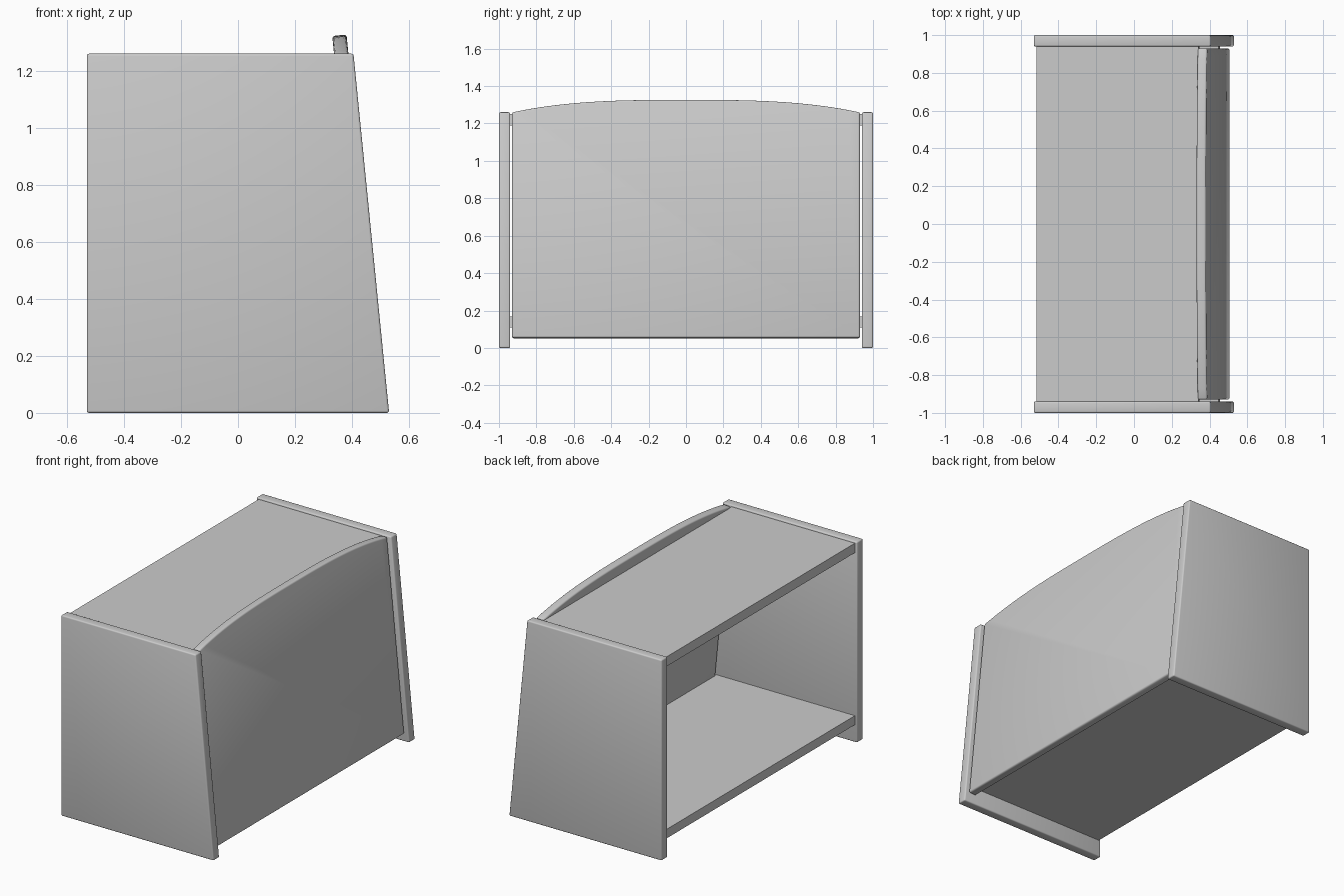
import bpy, bmesh
from mathutils import Vector

if "Cube" in bpy.data.objects:
    bpy.data.objects.remove(bpy.data.objects["Cube"])


def prism(name, profile, direction, bevel=0.0):
    """Extrude a closed planar profile along a direction, optionally rounding its edges."""
    bm = bmesh.new()
    face = bm.faces.new([bm.verts.new(p) for p in profile])
    ext = bmesh.ops.extrude_face_region(bm, geom=[face])
    moved = [v for v in ext["geom"] if isinstance(v, bmesh.types.BMVert)]
    bmesh.ops.translate(bm, verts=moved, vec=Vector(direction))
    bmesh.ops.recalc_face_normals(bm, faces=bm.faces)
    mesh = bpy.data.meshes.new(name)
    bm.to_mesh(mesh)
    bm.free()
    obj = bpy.data.objects.new(name, mesh)
    bpy.context.collection.objects.link(obj)
    bpy.ops.object.select_all(action="DESELECT")
    obj.select_set(True)
    bpy.context.view_layer.objects.active = obj
    if bevel:
        mod = obj.modifiers.new("rounded_edges", "BEVEL")
        mod.width = bevel
        mod.segments = 3
        mod.limit_method = "ANGLE"
        mod.angle_limit = 0.7
        bpy.ops.object.modifier_apply(modifier=mod.name)
        bpy.ops.object.shade_smooth_by_angle(angle=0.6)
    return obj


SLOPE = 0.099       # how far the front leans back per unit of height
THICK = 0.05        # front panel thickness


def front_x(z):
    return 0.512 - SLOPE * z


# Two side panels with a sloping front edge
side = [(-0.53, 0), (0.53, 0), (0.405, 1.26), (-0.53, 1.26)]
for name, y in (("left_side_panel", -1.0), ("right_side_panel", 0.94)):
    prism(name, [(x, y, z) for x, z in side], (0, 0.06, 0), 0.008)

# Leaning front panel with a gently arched top
HALF, STEPS = 0.93, 32
outline = [(front_x(0.055), -HALF, 0.055), (front_x(0.055), HALF, 0.055)]
for i in range(STEPS + 1):
    t = 1 - 2 * i / STEPS
    z = 1.327 - 0.067 * abs(t) ** 3
    outline.append((front_x(z), HALF * t, z))
prism("front_panel", outline, (-THICK, 0, -THICK * SLOPE), 0.01)

# Top and bottom boards, cut to meet the back of the front panel
for name, z0, z1 in (("top_board", 1.19, 1.25), ("bottom_board", 0.11, 0.167)):
    a, b = front_x(z0) - THICK + 0.003, front_x(z1) - THICK + 0.003
    board = [(-0.515, z0), (a, z0), (b, z1), (-0.515, z1)]
    prism(name, [(x, -0.942, z) for x, z in board], (0, 1.884, 0))
